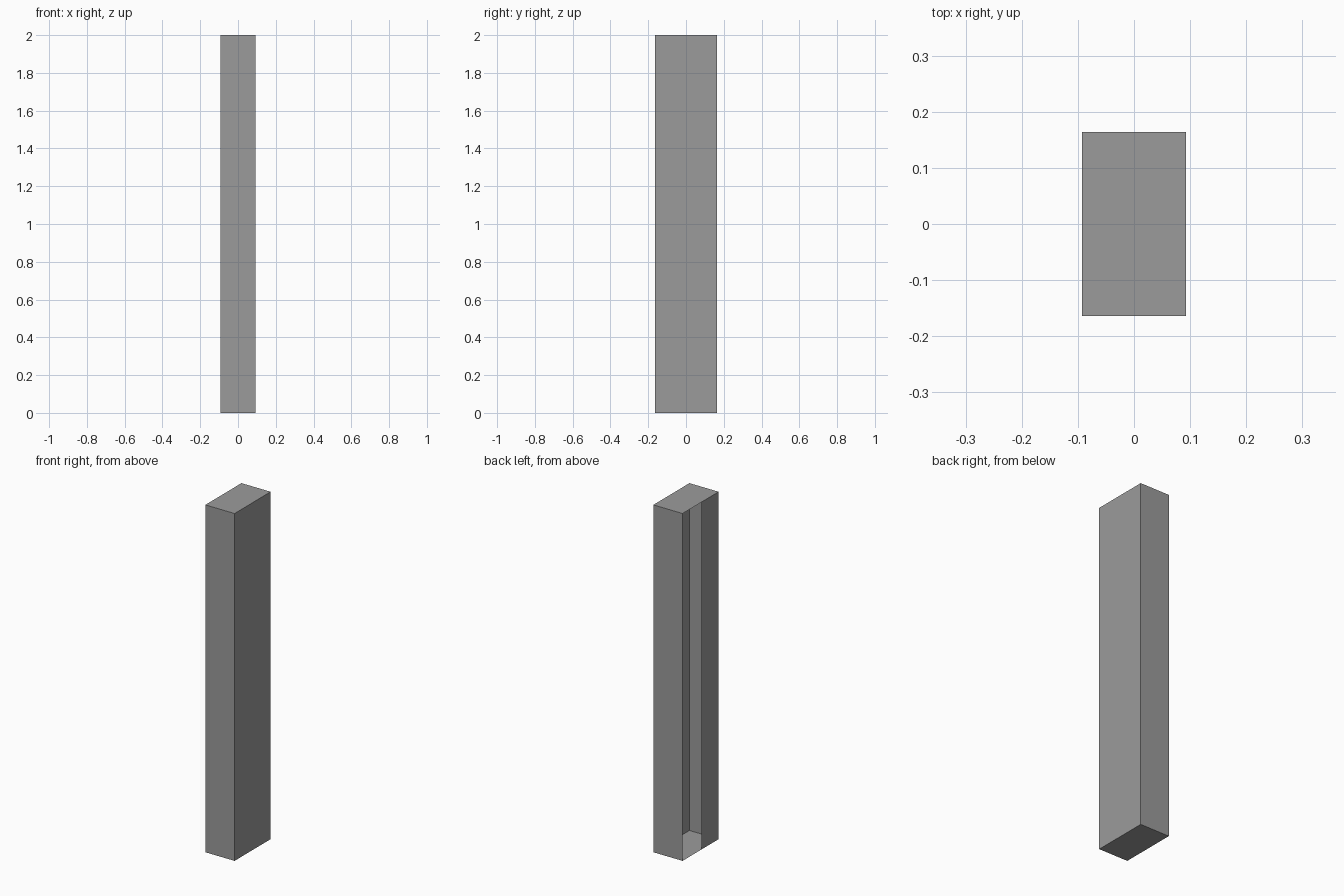
import bpy, bmesh
from mathutils import Matrix

if "Cube" in bpy.data.objects:
    bpy.data.objects.remove(bpy.data.objects["Cube"])

W, D, H = 0.186, 0.328, 2.0   # x, y, z size
GAP_Y = -0.006                # the left side is open behind this y

dark_grey = bpy.data.materials.new("dark_grey")
dark_grey.diffuse_color = (0.33, 0.33, 0.33, 1)
dark_grey.use_nodes = True
dark_grey.node_tree.nodes["Principled BSDF"].inputs["Base Color"].default_value = dark_grey.diffuse_color


def add_object(name, bm):
    mesh = bpy.data.meshes.new(name)
    bm.to_mesh(mesh)
    bm.free()
    mesh.materials.append(dark_grey)
    ob = bpy.data.objects.new(name, mesh)
    bpy.context.collection.objects.link(ob)
    return ob


# Thin hollow casing: a box with its left (-x) side removed
bm = bmesh.new()
bmesh.ops.create_cube(bm, size=1.0, matrix=Matrix.Translation((0, 0, H / 2))
                      @ Matrix.Diagonal((W, D, H, 1)))
bm.normal_update()
left = [f for f in bm.faces if f.normal.x < -0.9]
bmesh.ops.delete(bm, geom=left, context='FACES_ONLY')
add_object("casing", bm)

# Flat panel closing the front half of the left side
bm = bmesh.new()
corners = [(-D / 2, 0), (-D / 2, H), (GAP_Y, H), (GAP_Y, 0)]
bm.faces.new([bm.verts.new((-W / 2, y, z)) for y, z in corners])
bm.normal_update()
if bm.faces[:][0].normal.x > 0:
    bmesh.ops.reverse_faces(bm, faces=bm.faces[:])
add_object("side_panel", bm)
